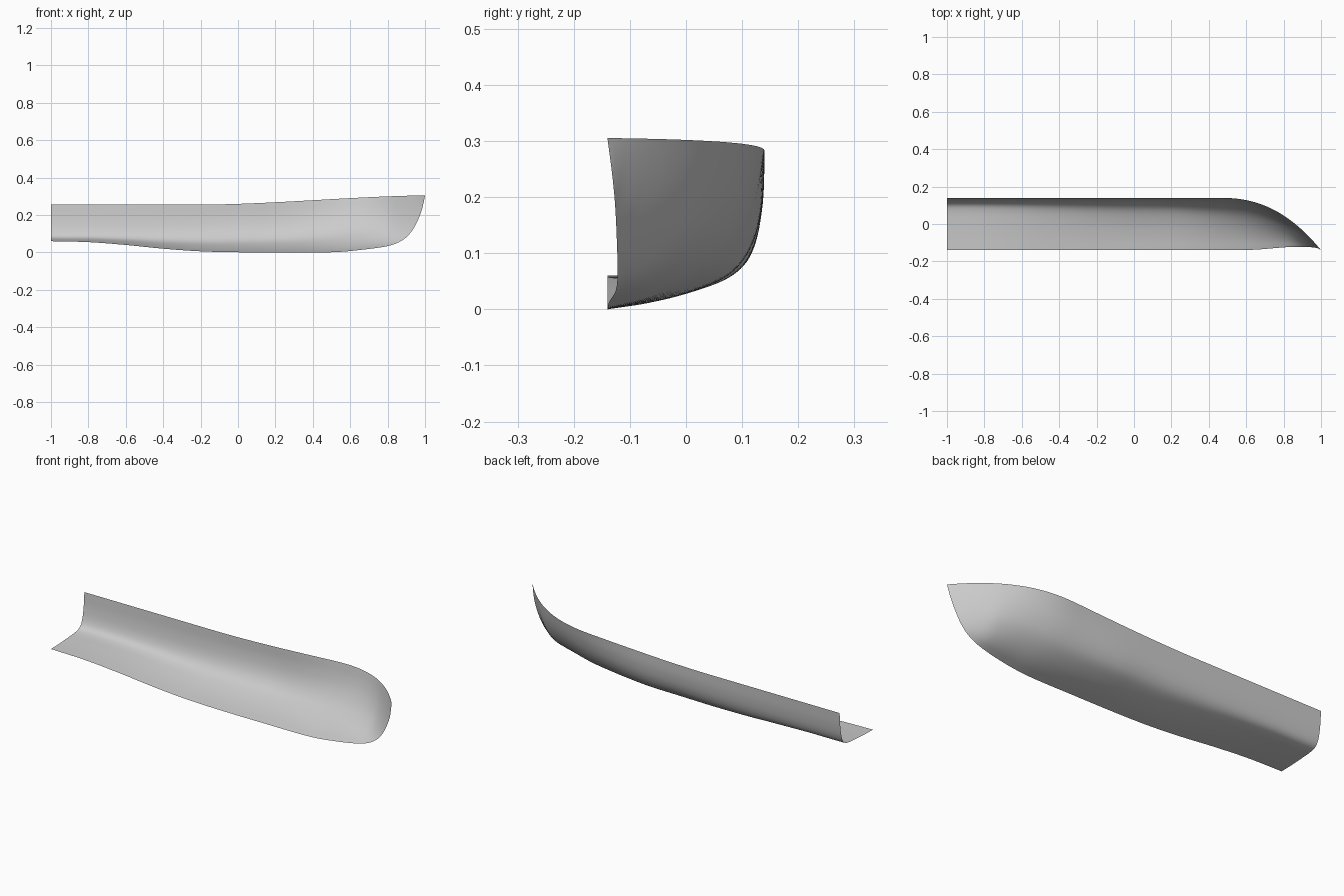
import bpy
import bmesh
from mathutils import Vector

cube = bpy.data.objects.get("Cube")
if cube:
    bpy.data.objects.remove(cube, do_unlink=True)

STATION_STEPS = 8    # subdivisions between keel points
SECTION_STEPS = 5    # subdivisions between section points


def smoothstep(low, high, value):
    t = min(max((value - low) / (high - low), 0), 1)
    return t * t * (3 - 2 * t)


def catmull_rom(points, steps):
    """Smooth curve passing through every given point."""
    pts = [Vector(p) for p in points]
    pts = [2 * pts[0] - pts[1]] + pts + [2 * pts[-1] - pts[-2]]
    curve = []
    for a, b, c, d in zip(pts, pts[1:], pts[2:], pts[3:]):
        for i in range(steps):
            t = i / steps
            curve.append(b + (c - a) * t / 2
                         + (a - b * 2.5 + c * 2 - d / 2) * t * t
                         + ((b - c) * 3 + d - a) * t * t * t / 2)
    return curve + [pts[-2]]


def make_material(name, colour):
    mat = bpy.data.materials.new(name)
    mat.use_nodes = True
    mat.diffuse_color = colour
    mat.node_tree.nodes["Principled BSDF"].inputs["Base Color"].default_value = colour
    return mat


# Keel and stem line, from the stern to the tip of the bow
keel = catmull_rom([
    (-1, -.14, .06), (-.8, -.14, .055), (-.6, -.14, .04), (-.4, -.14, .02),
    (-.2, -.14, .006), (0, -.14, .001), (.25, -.14, 0), (.5, -.14, .001),
    (.65, -.137, .013), (.8, -.125, .034), (.88, -.122, .066),
    (.93, -.123, .115), (.965, -.126, .18), (.985, -.131, .235),
    (1, -.14, .305)], STATION_STEPS)


# Upper edge of the side
def sheer_point(x):
    t = max((x - .45) / .55, 0)
    return Vector((x, .14 - .28 * t ** 2.4,
                   .255 + .051 * smoothstep(-.25, 1.1, x)))


# Cross-sections as fractions of breadth and height
def section(*points):
    return catmull_rom([(b, h, 0) for b, h in points], SECTION_STEPS)


stern = section((0, 0), (.25, .01), (.5, .03), (.74, .06),
                (.87, .13), (.94, .31), (.98, .62), (1, 1))
middle = section((0, 0), (.25, .04), (.5, .105), (.74, .21),
                 (.87, .34), (.95, .52), (.99, .75), (1, 1))
bow = section((0, 0), (.22, .07), (.42, .17), (.6, .3),
              (.74, .44), (.86, .62), (.94, .8), (1, 1))


def hull_station(start):
    x = start.x
    end = sheer_point(x)
    ring = []
    for aft, mid, fore in zip(stern, middle, bow):
        p = aft.lerp(mid, smoothstep(-1, .1, x))
        p = p.lerp(fore, smoothstep(.1, .8, x))
        # Sections straighten towards the stem
        even = (p.x + p.y) / 2
        p = p.lerp(Vector((even, even, 0)), .8 * smoothstep(.8, 1, x))
        ring.append((x, start.y + p.x * (end.y - start.y),
                     start.z + p.y * (end.z - start.z)))
    return ring


# Half hull shell: a single open skin
bm = bmesh.new()
rings = [[bm.verts.new(p) for p in hull_station(k)] for k in keel]
for r, s in zip(rings, rings[1:]):
    for i in range(len(r) - 1):
        bm.faces.new((r[i], r[i + 1], s[i + 1], s[i]))
bmesh.ops.remove_doubles(bm, verts=bm.verts, dist=.0003)
for face in bm.faces:
    face.smooth = True
mesh = bpy.data.meshes.new("half_hull_shell")
bm.to_mesh(mesh)
bm.free()

hull = bpy.data.objects.new("half_hull_shell", mesh)
bpy.context.collection.objects.link(hull)
mesh.materials.append(make_material("light_grey", (.6, .6, .6, 1)))
